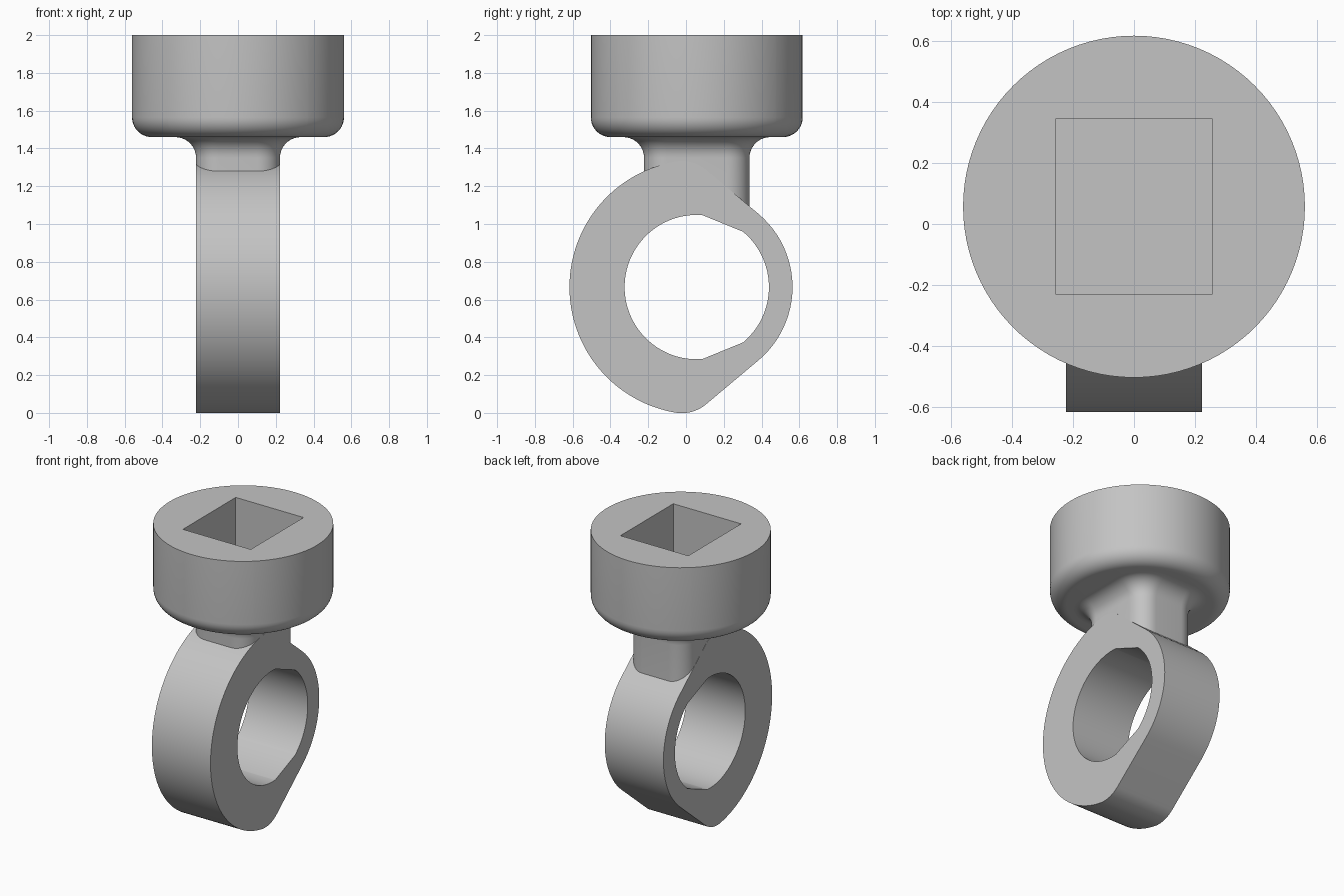
import bpy
import bmesh
from math import sin, cos, tan, pi, radians, acos, atan2, hypot
from mathutils import Vector

if "Cube" in bpy.data.objects:
    bpy.data.objects.remove(bpy.data.objects["Cube"], do_unlink=True)

CY = 0.057      # shared y axis of ring hole, neck and cup
RING_Z = 0.666  # height of the ring hole

grey = bpy.data.materials.new("plain grey")
grey.use_nodes = True
grey.diffuse_color = (0.55, 0.55, 0.55, 1)
grey.node_tree.nodes["Principled BSDF"].inputs["Base Color"].default_value = (0.55, 0.55, 0.55, 1)


def loft(name, loops, closed=False):
    """Skin equal-length point loops; cap the ends, or join last to first."""
    bm = bmesh.new()
    rows = [[bm.verts.new(p) for p in loop] for loop in loops]
    n = len(rows[0])
    pairs = list(zip(rows, rows[1:]))
    if closed:
        pairs.append((rows[-1], rows[0]))
    else:
        bm.faces.new(rows[0])
        bm.faces.new(rows[-1])
    for a, b in pairs:
        for i in range(n):
            j = (i + 1) % n
            bm.faces.new((a[i], a[j], b[j], b[i]))
    bmesh.ops.recalc_face_normals(bm, faces=bm.faces)
    mesh = bpy.data.meshes.new(name)
    bm.to_mesh(mesh)
    bm.free()
    mesh.materials.append(grey)
    obj = bpy.data.objects.new(name, mesh)
    bpy.context.collection.objects.link(obj)
    bpy.ops.object.select_all(action='DESELECT')
    obj.select_set(True)
    bpy.context.view_layer.objects.active = obj
    bpy.ops.object.shade_smooth_by_angle(angle=radians(30))
    return obj


def arc(cx, cy, r, a0, a1, steps):
    return [(cx + r * cos(a0 + (a1 - a0) * i / steps),
             cy + r * sin(a0 + (a1 - a0) * i / steps)) for i in range(steps + 1)]


# Ring: big arc at the front, small arc at the back, tangent flats and rounded noses
BIG, SMALL, NOSE, HOLE, HALF = 0.674, 0.507, 0.2, 0.382, 0.223
flat = radians(50)
nose_dir = flat + acos((SMALL - NOSE) / (BIG - NOSE))
nx, nz = (BIG - NOSE) * cos(nose_dir), (BIG - NOSE) * sin(nose_dir)
outer = (arc(0, 0, SMALL, -flat, flat, 24)
         + arc(nx, nz, NOSE, flat, nose_dir, 12)
         + arc(0, 0, BIG, nose_dir, 2 * pi - nose_dir, 64)[1:-1]
         + arc(nx, -nz, NOSE, -nose_dir, -flat, 12))
inner = [(HOLE * y / hypot(y, z), HOLE * z / hypot(y, z)) for y, z in outer]


def side(points, x):
    return [Vector((x, CY + y, RING_Z + z)) for y, z in points]


loft("ring", [side(outer, -HALF), side(outer, HALF),
              side(inner, HALF), side(inner, -HALF)], closed=True)


# Neck: rounded rectangle flaring into the cup
def rounded_rect(grow, z, hx=0.222, hy=0.279, r=0.12):
    points = []
    for k, (sx, sy) in enumerate([(1, 1), (-1, 1), (-1, -1), (1, -1)]):
        points += arc(sx * (hx - r), sy * (hy - r), r + grow,
                      k * pi / 2, (k + 1) * pi / 2, 12)
    return [Vector((x, CY + y, z)) for x, y in points]


FLARE, CUP_Z = 0.11, 1.46
neck = [rounded_rect(0, 1.07)]
for i in range(11):
    t = i / 10 * pi / 2
    neck.append(rounded_rect(FLARE * (1 - cos(t)), CUP_Z - FLARE + FLARE * sin(t)))
neck.append(rounded_rect(FLARE, CUP_Z + 0.01))
loft("neck", neck)

# Cup: rounded bottom edge, flat rim and a rectangular socket
CUP_R, EDGE, SX, SY = 0.561, 0.105, 0.258, 0.287
corner = atan2(SY, SX)
angles = sorted([2 * pi * i / 96 for i in range(96)]
                + [corner, pi - corner, pi + corner, 2 * pi - corner])


def circle(r, z):
    return [Vector((r * cos(a), CY + r * sin(a), z)) for a in angles]


def socket(z):
    loop = []
    for a in angles:
        s = min(SX / max(abs(cos(a)), 1e-6), SY / max(abs(sin(a)), 1e-6))
        loop.append(Vector((s * cos(a), CY + s * sin(a), z)))
    return loop


cup = [circle(CUP_R - EDGE + EDGE * sin(t), CUP_Z + EDGE * (1 - cos(t)))
       for t in [i / 10 * pi / 2 for i in range(11)]]
cup += [circle(CUP_R, 2), socket(2), socket(1.56)]
loft("cup", cup)
